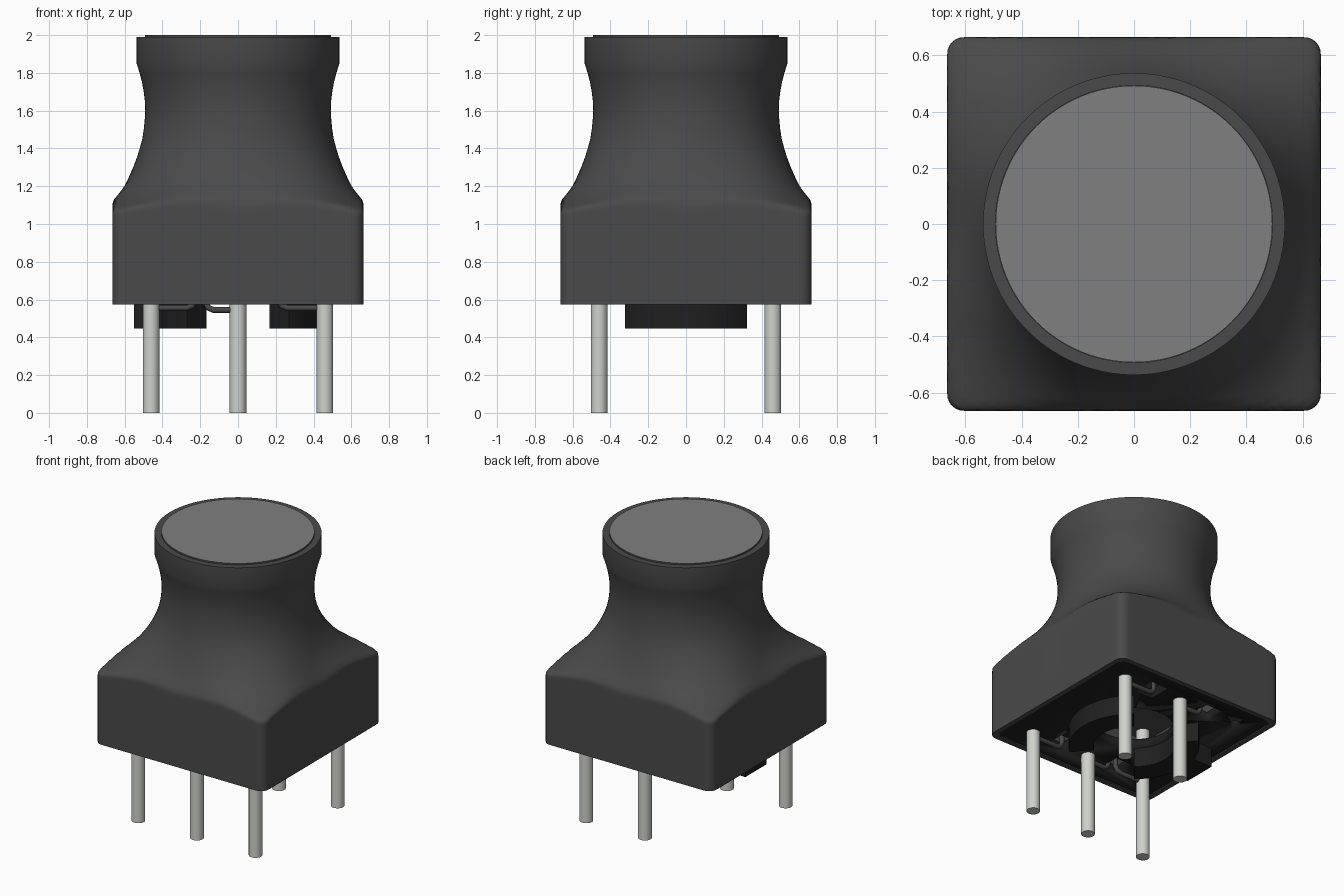
import bpy, bmesh, math
from mathutils import Matrix

if "Cube" in bpy.data.objects:
    bpy.data.objects.remove(bpy.data.objects["Cube"], do_unlink=True)


def material(name, r, g, b):
    m = bpy.data.materials.new(name)
    m.use_nodes = True
    m.diffuse_color = (r, g, b, 1)
    m.node_tree.nodes["Principled BSDF"].inputs["Base Color"].default_value = (r, g, b, 1)
    return m


CHARCOAL = material("charcoal plastic", 0.068, 0.068, 0.068)
GREY = material("cap grey", 0.215, 0.215, 0.215)
BLACK = material("black plastic", 0.014, 0.014, 0.014)
METAL = material("tin metal", 0.62, 0.64, 0.60)


def finish(name, bm, mat, smooth=30):
    bmesh.ops.recalc_face_normals(bm, faces=bm.faces)
    me = bpy.data.meshes.new(name)
    bm.to_mesh(me)
    bm.free()
    ob = bpy.data.objects.new(name, me)
    bpy.context.collection.objects.link(ob)
    me.materials.append(mat)
    bpy.ops.object.select_all(action='DESELECT')
    ob.select_set(True)
    bpy.context.view_layer.objects.active = ob
    bpy.ops.object.shade_smooth_by_angle(angle=math.radians(smooth))
    return ob


def add_box(bm, x0, x1, y0, y1, z0, z1):
    mat = Matrix.Translation(((x0 + x1) / 2, (y0 + y1) / 2, (z0 + z1) / 2)) @ \
        Matrix.Diagonal((x1 - x0, y1 - y0, z1 - z0, 1))
    bmesh.ops.create_cube(bm, size=1, matrix=mat)


def add_cylinder(bm, x, y, r, z0, z1, n=24):
    bmesh.ops.create_cone(bm, cap_ends=True, segments=n, radius1=r, radius2=r, depth=z1 - z0,
                          matrix=Matrix.Translation((x, y, (z0 + z1) / 2)))


# Body: hollow rounded square base flaring up into a round waisted neck
HALF, FILLET = 0.665, 0.06
CORE = HALF - FILLET
BOTTOM, FLOOR = 0.575, 0.583


def square_radius(a):
    f = a % (math.pi / 2)
    f = min(f, math.pi / 2 - f)
    if HALF * math.tan(f) <= CORE:
        return HALF / math.cos(f)
    u = CORE * (math.cos(f) + math.sin(f))
    return u + math.sqrt(u * u - 2 * CORE ** 2 + FILLET ** 2)


def flare_radius(a, side, corner):
    # the flare, softly limited by the square so that the shoulder edge is rounded
    r = side + (corner - side) * math.sin(2 * a) ** 2
    return (square_radius(a) ** -60 + r ** -60) ** (-1 / 60)


quarter = list(range(0, 41, 2)) + list(range(41, 50)) + list(range(50, 90, 2))
angles = [math.radians(q + 90 * k) for k in range(4) for q in quarter]

# Square part: height and scale, from the inner ceiling down and up the outside
base = [(1.0, 0.945), (BOTTOM, 0.945), (BOTTOM, 1), (1.03, 1)]
# Flare and neck: height, radius towards a side, radius towards a corner
flare = [
    (1.05, 0.72, 0.985), (1.065, 0.703, 0.94), (1.08, 0.69, 0.90), (1.095, 0.677, 0.862),
    (1.11, 0.665, 0.826), (1.13, 0.65, 0.784), (1.16, 0.628, 0.733), (1.20, 0.602, 0.68),
    (1.25, 0.577, 0.63), (1.30, 0.555, 0.589), (1.35, 0.536, 0.556), (1.40, 0.52, 0.531),
    (1.45, 0.507, 0.512), (1.50, 0.499, 0.5), (1.55, 0.494, 0.494), (1.60, 0.491, 0.491),
    (1.65, 0.493, 0.493), (1.70, 0.499, 0.499), (1.75, 0.508, 0.508), (1.80, 0.521, 0.521),
    (1.85, 0.537, 0.537), (1.99, 0.537, 0.537), (1.99, 0.493, 0.493), (1.975, 0.493, 0.493),
]
outlines = [(z, [s * square_radius(a) for a in angles]) for z, s in base]
outlines += [(z, [flare_radius(a, side, corner) for a in angles]) for z, side, corner in flare]
bm = bmesh.new()
rings = [[bm.verts.new((r * math.cos(a), r * math.sin(a), z)) for a, r in zip(angles, radii)]
         for z, radii in outlines]
n = len(angles)
for lo, hi in zip(rings, rings[1:]):
    for i in range(n):
        bm.faces.new((lo[i], lo[(i + 1) % n], hi[(i + 1) % n], hi[i]))
bm.faces.new(rings[0])
bm.faces.new(rings[-1])
finish("body", bm, CHARCOAL, 50)

# Cap disc, grey on top with a dark edge
bm = bmesh.new()
add_cylinder(bm, 0, 0, 0.492, 1.97, 2.0, 96)
cap = finish("cap", bm, GREY)
cap.data.materials.append(CHARCOAL)
for p in cap.data.polygons:
    p.material_index = 0 if p.normal.z > 0.5 else 1

# Thin base plate with a central bore, wire notches and one empty pin hole
bm = bmesh.new()
add_box(bm, -0.635, 0.635, -0.635, 0.635, FLOOR, 0.65)
bmesh.ops.bevel(bm, geom=[e for e in bm.edges if abs((e.verts[0].co - e.verts[1].co).z) > 0.05],
                offset=0.05, segments=3, affect='EDGES', profile=0.5)
plate = finish("base_plate", bm, BLACK)

bm = bmesh.new()
add_cylinder(bm, 0, 0, 0.258, 0.5, 0.75, 48)
add_cylinder(bm, -0.46, 0.46, 0.035, 0.5, 0.75)
for sx in (-1, 1):
    for sy in (-1, 1):
        x, y = 0.23 * sx, 0.45 * sy
        add_box(bm, x - 0.07, x + 0.07, y - 0.08, y + 0.08, 0.5, 0.75)
cutter = finish("plate_cutter", bm, BLACK)
cutter.hide_render = True
cutter.hide_viewport = True
cut = plate.modifiers.new("openings", 'BOOLEAN')
cut.operation = 'DIFFERENCE'
cut.solver = 'EXACT'
cut.object = cutter


# Two curved collars around the bore
def collar(name, centre_deg):
    bm = bmesh.new()
    steps, loops = 24, []
    for i in range(steps + 1):
        a = math.radians(centre_deg - 50 + 100 * i / steps)
        loops.append([bm.verts.new((r * math.cos(a), r * math.sin(a), z))
                      for r, z in ((0.26, 0.447), (0.42, 0.447), (0.42, 0.62), (0.26, 0.62))])
    for p, q in zip(loops, loops[1:]):
        for k in range(4):
            bm.faces.new((p[k], p[(k + 1) % 4], q[(k + 1) % 4], q[k]))
    bm.faces.new(loops[0])
    bm.faces.new(loops[-1])
    finish(name, bm, BLACK)


collar("left_collar", 0)
collar("right_collar", 180)

# Key block on the outside of one collar
bm = bmesh.new()
add_box(bm, -0.55, -0.39, -0.12, 0.12, 0.447, 0.62)
finish("key_block", bm, BLACK)

# Pins, each with a thin wire that bends up into a notch: x, y, wire end x, wire height
pins = [(-0.46, -0.46, -0.23, 0.555), (0, -0.46, -0.17, 0.545), (0.46, -0.46, 0.22, 0.555),
        (0, 0.46, -0.17, 0.545), (0.46, 0.46, 0.22, 0.555)]
for i, (x, y, end, h) in enumerate(pins, 1):
    bm = bmesh.new()
    add_cylinder(bm, x, y, 0.044, 0, 0.93)
    finish(f"pin_{i}", bm, METAL)
    curve = bpy.data.curves.new(f"wire_{i}", 'CURVE')
    curve.dimensions = '3D'
    curve.bevel_depth = 0.016
    curve.bevel_resolution = 2
    curve.use_fill_caps = True
    d = math.copysign(0.04, end - x)
    path = [(x, h), (end - d, h), (end - 0.3 * d, h + 0.012), (end, h + 0.04), (end, 0.65)]
    spline = curve.splines.new('POLY')
    spline.points.add(len(path) - 1)
    for pt, (px, pz) in zip(spline.points, path):
        pt.co = (px, y, pz, 1)
    curve.materials.append(CHARCOAL)
    bpy.context.collection.objects.link(bpy.data.objects.new(f"wire_{i}", curve))
